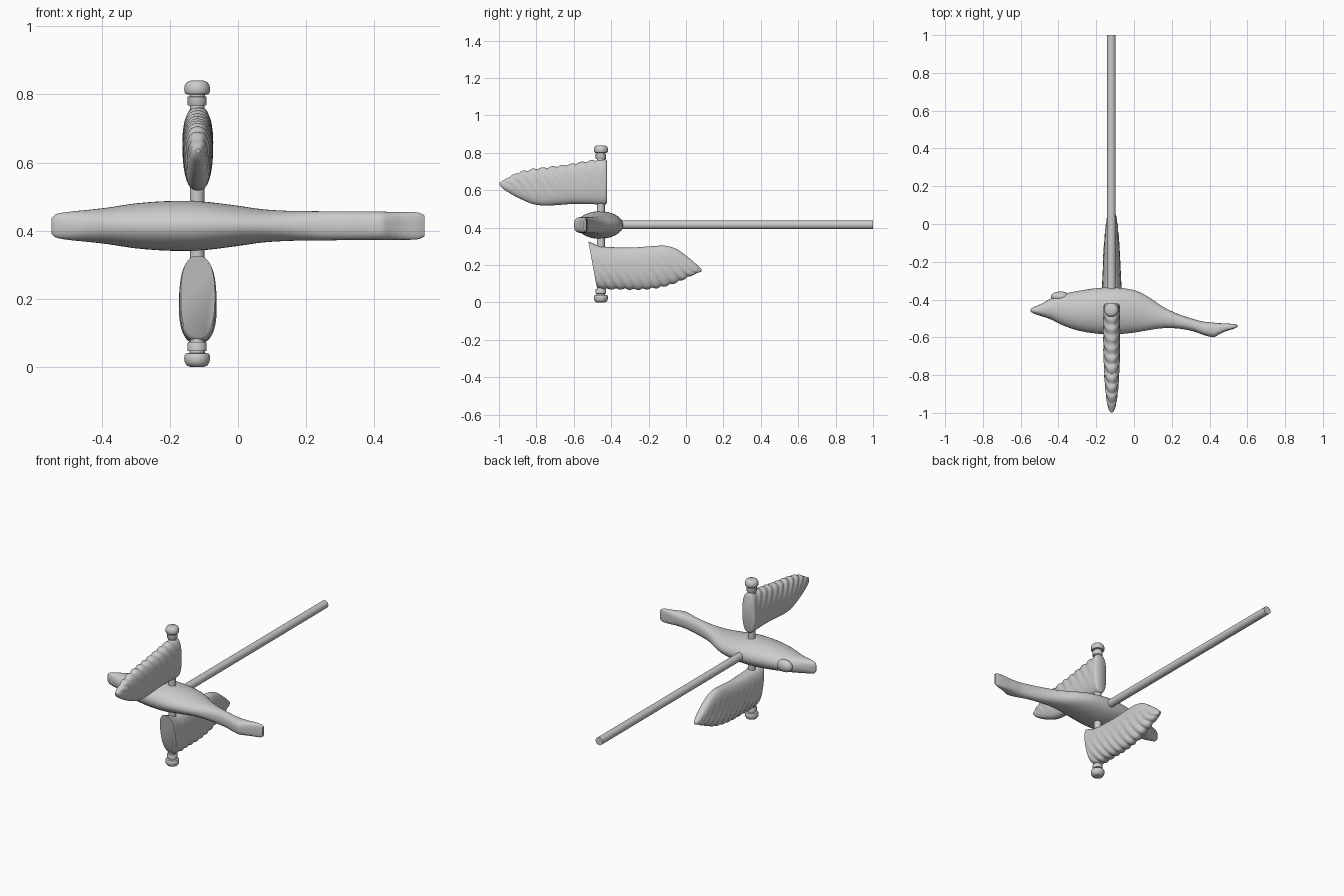
import bpy, bmesh, math
from mathutils import Vector

if "Cube" in bpy.data.objects:
    bpy.data.objects.remove(bpy.data.objects["Cube"])

CX, AXIS_Y, MID_Z = -0.12, -0.455, 0.415


def finish(name, bm, angle=40):
    bmesh.ops.recalc_face_normals(bm, faces=bm.faces[:])
    me = bpy.data.meshes.new(name)
    bm.to_mesh(me)
    bm.free()
    ob = bpy.data.objects.new(name, me)
    bpy.context.collection.objects.link(ob)
    bpy.ops.object.select_all(action='DESELECT')
    ob.select_set(True)
    bpy.context.view_layer.objects.active = ob
    bpy.ops.object.shade_smooth_by_angle(angle=math.radians(angle))
    return ob


def skin(bm, rings):
    vs = [[bm.verts.new(p) for p in r] for r in rings]
    n = len(vs[0])
    for a, b in zip(vs, vs[1:]):
        for i in range(n):
            bm.faces.new((a[i], a[(i + 1) % n], b[(i + 1) % n], b[i]))
    bm.faces.new(vs[0])
    bm.faces.new(vs[-1])


def refine(keys, steps):
    """Smooth (non-uniform Hermite) interpolation between key stations."""
    def slope(i):
        a, b = keys[max(i - 1, 0)], keys[min(i + 1, len(keys) - 1)]
        return [(q - p) / (b[0] - a[0]) for p, q in zip(a, b)]
    out = []
    for i in range(len(keys) - 1):
        k0, k1, m0, m1 = keys[i], keys[i + 1], slope(i), slope(i + 1)
        d = k1[0] - k0[0]
        for s in range(steps):
            t = s / steps
            out.append([(2*t**3 - 3*t*t + 1) * p + (t**3 - 2*t*t + t) * d * u
                        + (3*t*t - 2*t**3) * q + (t**3 - t*t) * d * v
                        for p, q, u, v in zip(k0, k1, m0, m1)])
    return out + [list(keys[-1])]


def squircle(i, n, e):
    a = 2 * math.pi * i / n
    c, s = math.cos(a), math.sin(a)
    return (math.copysign(abs(c) ** (2 / e), c), math.copysign(abs(s) ** (2 / e), s))


# Body: tail on the left, neck and bill on the right (x, y low, y high, half width in z, squareness)
BODY = [(-0.548, -0.462, -0.450, 0.022, 2.4), (-0.535, -0.472, -0.442, 0.034, 2.4),
        (-0.49, -0.488, -0.422, 0.042, 2.3), (-0.44, -0.505, -0.395, 0.047, 2.2),
        (-0.38, -0.535, -0.372, 0.054, 2.1), (-0.30, -0.563, -0.355, 0.066, 2),
        (-0.20, -0.580, -0.340, 0.073, 2), (-0.11, -0.585, -0.336, 0.072, 2),
        (0.0, -0.575, -0.350, 0.059, 2), (0.07, -0.563, -0.382, 0.049, 2.1),
        (0.15, -0.552, -0.436, 0.044, 2.2), (0.23, -0.553, -0.475, 0.043, 2.3),
        (0.31, -0.567, -0.502, 0.042, 2.3), (0.37, -0.588, -0.517, 0.042, 2.4),
        (0.42, -0.599, -0.522, 0.042, 2.6), (0.45, -0.585, -0.525, 0.041, 2.8),
        (0.48, -0.570, -0.526, 0.041, 3), (0.53, -0.554, -0.530, 0.039, 3),
        (0.547, -0.546, -0.534, 0.031, 3)]
N = 36
bm = bmesh.new()
rings = []
for x, lo, hi, w, e in refine(BODY, 4):
    pts = [squircle(i, N, e) for i in range(N)]
    rings.append([Vector((x, (lo + hi) / 2 + (hi - lo) / 2 * c, MID_Z - 0.001 + w * s)) for c, s in pts])
skin(bm, rings)
finish("bird_body", bm, 60)

# Tucked feet on the belly near the tail
bm = bmesh.new()
bmesh.ops.create_uvsphere(bm, u_segments=24, v_segments=14, radius=1)
for v in bm.verts:
    v.co = Vector((-0.39 + v.co.x * 0.05, -0.385 + v.co.y * 0.028, MID_Z + v.co.z * 0.036))
finish("tucked_feet", bm, 60)


def wing(name, keys, feather_up, slant):
    """Lofted paddle along y with diagonal feather ridges on one edge."""
    bm = bmesh.new()
    n, rings = 56, []
    st = refine(keys, 9)
    y0, y1 = st[0][0], st[-1][0]
    out = 1 if y1 > y0 else -1
    for y, lo, hi, w in st:
        t = (y - y0) / (y1 - y0)
        env = min(1, t * 8) * min(1, (1 - t) * 6)
        ring = []
        for i in range(n):
            c, s = squircle(i, n, 2.5)
            up = c if feather_up else -c
            k = env * max(0, min(1, 0.65 + up))
            # scalloped ridge pattern running diagonally towards the tip
            ph = (out * (y - y0) - 0.06 * up) / 0.052
            r = abs(math.sin(math.pi * ph)) - 0.6
            z = (lo + hi) / 2 + (hi - lo) / 2 * c
            if up > 0:
                z += (1 if feather_up else -1) * k * r * 0.009 * up
            xx = (w + k * r * 0.008) * s
            yy = y + slant * (1 - c) / 2 * (1 - t)
            ring.append(Vector((CX + 0.002 + xx, yy, z)))
        rings.append(ring)
    skin(bm, rings)
    return finish(name, bm, 50)


# Wings (y, z low, z high, half thickness), root to tip
wing("upper_wing", [(-0.422, 0.535, 0.752, 0.035), (-0.43, 0.524, 0.765, 0.042), (-0.51, 0.526, 0.757, 0.043),
                    (-0.60, 0.527, 0.742, 0.043), (-0.70, 0.520, 0.727, 0.042), (-0.76, 0.518, 0.720, 0.040),
                    (-0.82, 0.527, 0.712, 0.037), (-0.89, 0.556, 0.696, 0.031), (-0.94, 0.583, 0.674, 0.025),
                    (-0.98, 0.610, 0.650, 0.016), (-0.998, 0.630, 0.640, 0.006)], True, 0)
wing("lower_wing", [(-0.522, 0.085, 0.326, 0.050), (-0.512, 0.077, 0.322, 0.054), (-0.46, 0.072, 0.302, 0.054),
                    (-0.38, 0.072, 0.295, 0.051), (-0.28, 0.070, 0.294, 0.047), (-0.18, 0.078, 0.301, 0.043),
                    (-0.11, 0.092, 0.303, 0.039), (-0.05, 0.112, 0.285, 0.034), (0.0, 0.133, 0.250, 0.029),
                    (0.05, 0.153, 0.209, 0.021), (0.083, 0.166, 0.177, 0.007)], False, 0.044)


def lathe(name, profile, place, n=32):
    bm = bmesh.new()
    skin(bm, [[place(r * math.cos(2 * math.pi * i / n), r * math.sin(2 * math.pi * i / n), h)
               for i in range(n)] for r, h in profile])
    return finish(name, bm, 35)


# Vertical axle, retaining caps at both ends, and the long mounting stick
lathe("axle", [(0.021, 0.03), (0.021, 0.81)], lambda a, b, h: Vector((CX, AXIS_Y, h)) + Vector((a, b, 0)))
CAP = [(0.020, 0.0), (0.030, 0.004), (0.036, 0.013), (0.038, 0.024), (0.037, 0.034), (0.034, 0.039),
       (0.023, 0.041), (0.023, 0.046), (0.028, 0.047), (0.028, 0.070), (0.026, 0.073)]
lathe("bottom_cap", CAP, lambda a, b, h: Vector((CX + a, AXIS_Y + b, h)))
lathe("top_cap", CAP, lambda a, b, h: Vector((CX + a, AXIS_Y + b, 0.84 - h)))
lathe("mounting_stick", [(0.023, -0.40), (0.023, 1.0)], lambda a, b, h: Vector((CX + a, h, MID_Z + b)))
